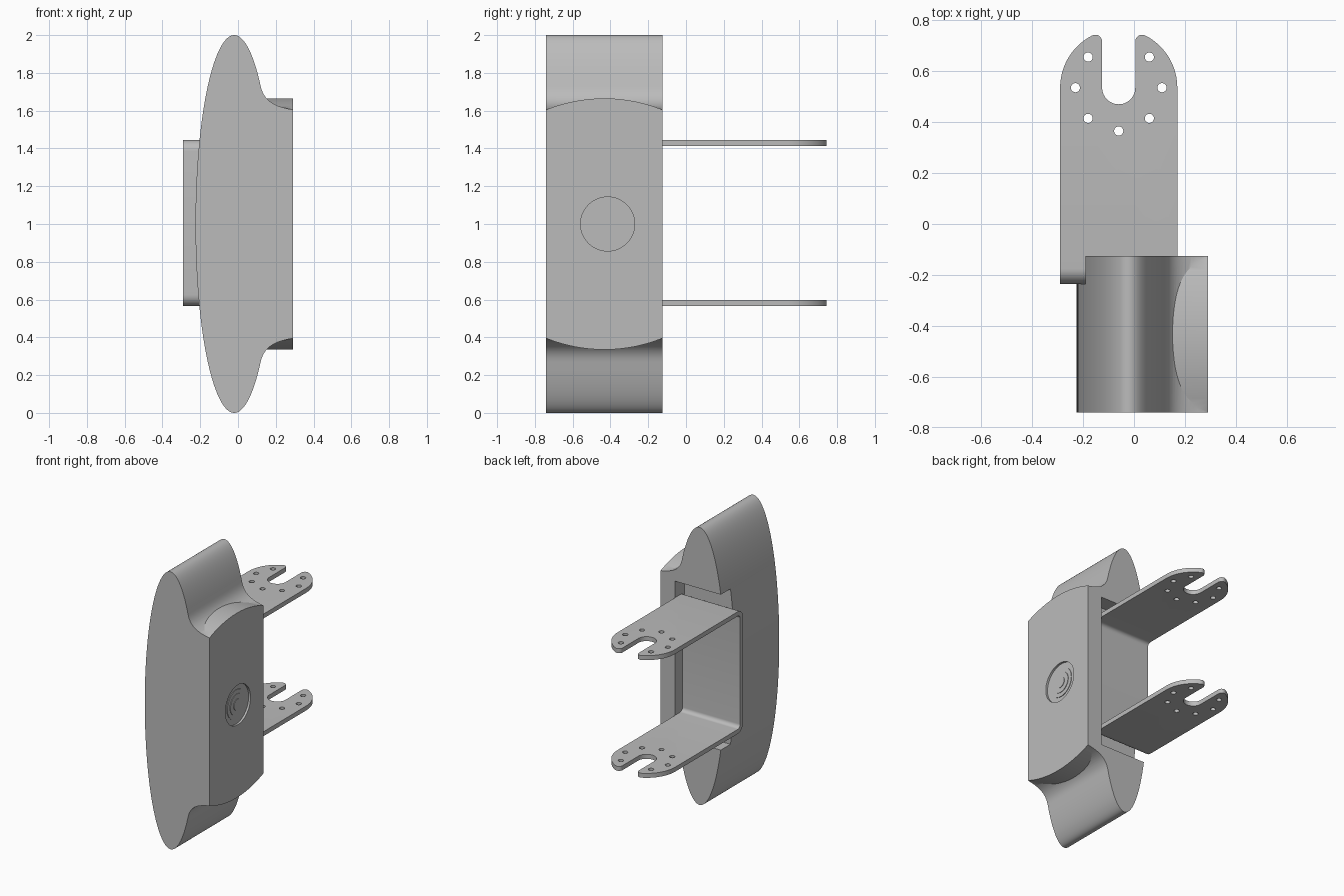
import bpy
import bmesh
from math import cos, sin, pi, radians, sqrt, atan2
from mathutils import Vector
from mathutils.geometry import interpolate_bezier

old = bpy.data.objects.get("Cube")
if old:
    bpy.data.objects.remove(old, do_unlink=True)

grey = bpy.data.materials.new("plain_grey")
grey.use_nodes = True
grey.diffuse_color = (0.5, 0.5, 0.5, 1)
grey.node_tree.nodes["Principled BSDF"].inputs["Base Color"].default_value = grey.diffuse_color


def arc(cx, cy, rx, ry, a0, a1, n):
    """Points on an elliptical arc, angles in degrees."""
    angles = [radians(a0 + (a1 - a0) * i / n) for i in range(n + 1)]
    return [(cx + rx * cos(a), cy + ry * sin(a)) for a in angles]


def prism(name, points, axis, lo, hi):
    """Extrude a closed 2D profile along one axis."""
    place = {"x": lambda u, v, w: (w, u, v),
             "y": lambda u, v, w: (u, w, v),
             "z": lambda u, v, w: (u, v, w)}[axis]
    bm = bmesh.new()
    face = bm.faces.new([bm.verts.new(place(u, v, lo)) for u, v in points])
    side = bmesh.ops.extrude_face_region(bm, geom=[face])
    moved = [g for g in side["geom"] if isinstance(g, bmesh.types.BMVert)]
    bmesh.ops.translate(bm, vec=Vector(place(0, 0, hi - lo)), verts=moved)
    bmesh.ops.recalc_face_normals(bm, faces=bm.faces)
    mesh = bpy.data.meshes.new(name)
    bm.to_mesh(mesh)
    bm.free()
    mesh.materials.append(grey)
    obj = bpy.data.objects.new(name, mesh)
    bpy.context.collection.objects.link(obj)
    return obj


def activate(obj):
    bpy.ops.object.select_all(action="DESELECT")
    obj.select_set(True)
    bpy.context.view_layer.objects.active = obj


def combine(obj, tool, operation):
    """Apply a boolean and discard the tool."""
    mod = obj.modifiers.new("combine", "BOOLEAN")
    mod.operation = operation
    mod.solver = "EXACT"
    mod.object = tool
    activate(obj)
    bpy.ops.object.modifier_apply(modifier=mod.name)
    bpy.data.objects.remove(tool, do_unlink=True)


def smooth(obj):
    activate(obj)
    bpy.ops.object.shade_smooth_by_angle(angle=radians(25))


def box(name, x, y, z):
    return prism(name, [(x[0], y[0]), (x[1], y[0]), (x[1], y[1]), (x[0], y[1])], "z", *z)


FRONT, BACK, FACE = -0.74, -0.125, 0.29
MID_Y = (FRONT + BACK) / 2

# Elliptical body with concave shoulders running out to the flat face
curve = interpolate_bezier(Vector((0.12, 0.73)), Vector((0.139, 0.645)),
                           Vector((0.2, 0.622)), Vector((FACE, 0.605)), 16)
shoulder = [(p.x, p.y) for p in curve]
start = 180 - 133.1
ellipse = arc(-0.02, 0, 0.205, 1, start, 360 - start, 96)
profile = ([(x, 1 + z) for x, z in reversed(shoulder)]
           + [(x, 1 + z) for x, z in ellipse[1:-1]]
           + [(x, 1 - z) for x, z in shoulder])
body = prism("body", profile, "y", FRONT, BACK)

# Block with arched ends behind the flat face
half, rise = (BACK - FRONT) / 2, 0.06
radius = (half * half + rise * rise) / (2 * rise)
span = 90 - atan2(radius - rise, half) * 180 / pi
arch = arc(MID_Y, 1.665 - radius, radius, radius, 90 - span, 90 + span, 32)
outline = arch + [(y, 2 - z) for y, z in reversed(arch)]
combine(body, prism("arched_block", outline, "x", 0.0, FACE), "UNION")

# Bracket pocket, open to the back and to one side
combine(body, box("pocket", (-0.4, 0.175), (-0.235, 0), (0.44, 1.56)), "DIFFERENCE")

# Shallow round recess with a plain stepped boss
DIAL_Y = -0.415
combine(body, prism("recess", arc(DIAL_Y, 1, 0.143, 0.143, 0, 357, 119)[:-1],
                    "x", FACE - 0.015, FACE + 0.1), "DIFFERENCE")
smooth(body)
for i, r in enumerate((0.105, 0.075, 0.04)):
    step = prism(f"boss_step_{i + 1}", arc(DIAL_Y, 1, r, r, 0, 355, 71),
                 "x", FACE - 0.02, FACE - 0.011 + 0.004 * i)
    smooth(step)

# U-shaped bracket section with rounded bends
Y0, LOW, HIGH, THICK, BEND, TIP = -0.235, 0.565, 1.445, 0.032, 0.06, 0.8
cy = Y0 + BEND
inner = BEND - THICK
section = ([(TIP, LOW)]
           + arc(cy, LOW + BEND, BEND, BEND, 270, 180, 8)
           + arc(cy, HIGH - BEND, BEND, BEND, 180, 90, 8)
           + [(TIP, HIGH), (TIP, HIGH - THICK)]
           + arc(cy, HIGH - BEND, inner, inner, 90, 180, 8)
           + arc(cy, LOW + BEND, inner, inner, 180, 270, 8)
           + [(TIP, LOW + THICK)])
bracket = prism("bracket", section, "x", -0.5, 0.4)

# Plan shape of the arms: round end, open slot and rounded tips
CX, CY, R, SLOT, NOSE = -0.06, 0.535, 0.23, 0.065, 0.027
nx = SLOT + NOSE
ny = sqrt((R - NOSE) ** 2 - nx ** 2)
turn = atan2(ny, nx) * 180 / pi
right = (arc(0, 0, SLOT, SLOT, -90, 0, 14)
         + arc(nx, ny, NOSE, NOSE, 180, turn, 10)
         + arc(0, 0, R, R, turn, 0, 18)[1:]
         + [(R, -0.9)])
plan = right + [(-x, y) for x, y in reversed(right[1:])]
combine(bracket, prism("plan", [(CX + x, CY + y) for x, y in plan], "z", 0.4, 1.6), "INTERSECT")

# Ring of screw holes through both arms
for k in range(8):
    if k != 2:
        a = k * pi / 4
        hole = arc(CX + 0.17 * cos(a), CY + 0.17 * sin(a), 0.018, 0.018, 0, 345, 23)
        combine(bracket, prism("hole", hole, "z", 0.4, 1.6), "DIFFERENCE")
smooth(bracket)
